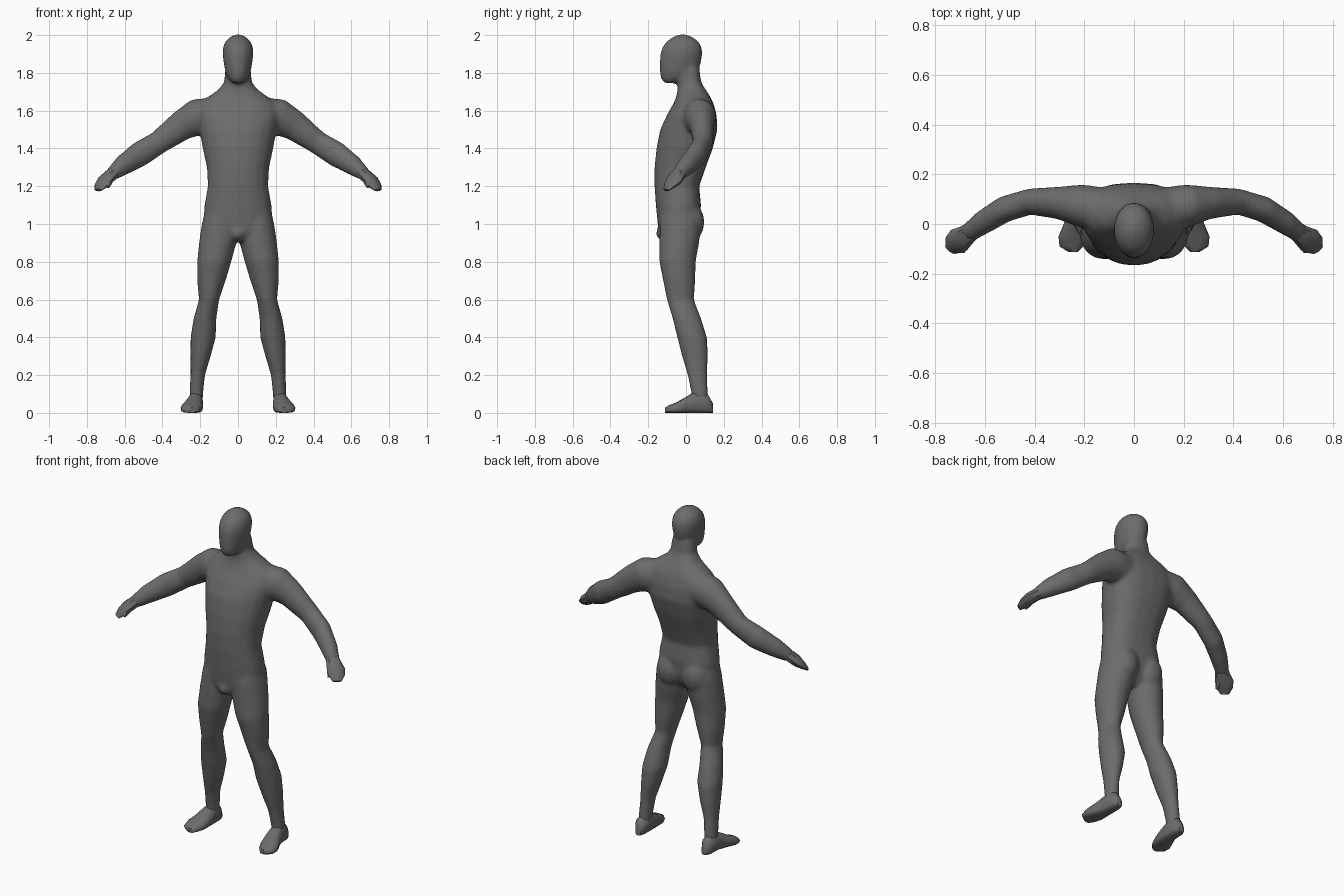
import bpy, bmesh, math
from mathutils import Vector, Matrix

if "Cube" in bpy.data.objects:
    bpy.data.objects.remove(bpy.data.objects["Cube"])

GREY = (0.15, 0.15, 0.15, 1)
skin = bpy.data.materials.new("plain_grey")
skin.use_nodes = True
skin.diffuse_color = GREY
skin.node_tree.nodes["Principled BSDF"].inputs["Base Color"].default_value = GREY


def power(v, n):
    return math.copysign(abs(v) ** (2 / n), v)


def loft(bm, sections, sides=20, front=2.0, back=2.0):
    """Skin closed rings; each section is (centre, half-axis a, half-axis b)."""
    rings = []
    for c, a, b in sections:
        ring = []
        for i in range(sides):
            t = math.tau * i / sides
            u, v = math.cos(t), math.sin(t)
            n = back if v > 0 else front
            ring.append(bm.verts.new(c + a * power(u, n) + b * power(v, n)))
        rings.append(ring)
    faces = [bm.faces.new(rings[0]), bm.faces.new(rings[-1])]
    for r, s in zip(rings, rings[1:]):
        for i in range(sides):
            j = (i + 1) % sides
            faces.append(bm.faces.new((r[i], r[j], s[j], s[i])))
    bmesh.ops.recalc_face_normals(bm, faces=faces)


def level(rows, side=1):
    """Horizontal sections from (z, x0, x1, y front, y back)."""
    return [(Vector((side * (x0 + x1) / 2, (y0 + y1) / 2, z)),
             Vector(((x1 - x0) / 2, 0, 0)), Vector((0, (y1 - y0) / 2, 0)))
            for z, x0, x1, y0, y1 in rows]


def limb(rows, side):
    """Sections square to a path of (x, y, z, upright radius, flat radius)."""
    pts = [Vector((side * r[0], r[1], r[2])) for r in rows]
    out = []
    for i, r in enumerate(rows):
        t = (pts[min(i + 1, len(pts) - 1)] - pts[max(i - 1, 0)]).normalized()
        flat = t.cross(Vector((0, 0, 1))).normalized()
        out.append((pts[i], flat.cross(t) * r[3], flat * r[4]))
    return out


def ball(bm, centre, size):
    m = Matrix.Translation(centre) @ Matrix.Diagonal((*size, 1))
    bmesh.ops.create_uvsphere(bm, u_segments=20, v_segments=12, radius=1, matrix=m)


def finish(bm, name, angle=180):
    me = bpy.data.meshes.new(name)
    bm.to_mesh(me)
    bm.free()
    me.materials.append(skin)
    me.shade_smooth()
    if angle < 180:
        me.set_sharp_from_angle(angle=math.radians(angle))
    ob = bpy.data.objects.new(name, me)
    bpy.context.collection.objects.link(ob)
    return ob


# z, half width, front y, back y
TORSO = [(.91, .05, -.13, .02), (.95, .13, -.145, .05), (1.0, .185, -.15, .07),
         (1.1, .178, -.16, .08), (1.2, .16, -.167, .07), (1.3, .165, -.167, .105),
         (1.4, .187, -.157, .142), (1.5, .205, -.137, .167), (1.58, .22, -.1, .162),
         (1.64, .2, -.065, .145), (1.68, .15, -.05, .125), (1.71, .105, -.045, .105),
         (1.75, .074, -.045, .08), (1.82, .068, -.05, .072)]
HEAD = [(1.745, .03, -.115, -.06), (1.77, .052, -.133, 0), (1.8, .066, -.14, .06),
        (1.85, .076, -.14, .079), (1.9, .082, -.137, .088), (1.94, .079, -.124, .084),
        (1.97, .065, -.1, .064), (1.99, .042, -.07, .034), (2.003, .016, -.04, .005)]
# z, inner x, outer x, front y, back y
LEG = [(1.05, .03, .18, -.13, .07), (1.0, .01, .192, -.14, .08),
       (.9, .008, .207, -.142, .07), (.8, .035, .217, -.142, .052),
       (.7, .065, .217, -.122, .05), (.6, .099, .207, -.102, .042),
       (.5, .114, .236, -.072, .081), (.4, .117, .252, -.047, .112),
       (.3, .144, .252, -.022, .117), (.2, .174, .252, .008, .112),
       (.1, .184, .257, .028, .117), (.03, .19, .255, .03, .12)]
# x, y, z, upright radius, flat radius
ARM = [(.14, .06, 1.57, .1, .09), (.22, .075, 1.565, .098, .085),
       (.3, .085, 1.52, .08, .066), (.42, .09, 1.432, .062, .053),
       (.52, .06, 1.37, .068, .053), (.61, .005, 1.31, .054, .048),
       (.67, -.04, 1.262, .036, .038)]
HAND = [(.645, -.022, 1.282, .035, .035), (.675, -.045, 1.257, .034, .042),
        (.705, -.065, 1.23, .03, .052), (.725, -.085, 1.205, .02, .045),
        (.74, -.105, 1.18, .01, .025)]
THUMB = [(.675, -.065, 1.245, .022, .02), (.685, -.095, 1.215, .018, .016),
         (.69, -.112, 1.195, .008, .008)]
# y, inner x, outer x, top z
FOOT = [(.143, .205, .24, .05), (.115, .188, .26, .1), (.05, .185, .264, .115),
        (0, .184, .283, .085), (-.05, .188, .304, .056), (-.09, .205, .3, .04),
        (-.112, .225, .265, .028)]

# Body: overlapping lofts fused into one soft skin
bm = bmesh.new()
loft(bm, level([(z, -w, w, f, b) for z, w, f, b in TORSO]), front=2.1, back=2.6)
loft(bm, level([(z, -w, w, f, b) for z, w, f, b in HEAD]))
ball(bm, (0, -.13, .95), (.032, .03, .035))
for side in (1, -1):
    loft(bm, level(LEG, side))
    loft(bm, limb(ARM, side))
    ball(bm, (side * .085, .01, 1.01), (.085, .088, .11))
body = finish(bm, "body")
remesh = body.modifiers.new("fuse", "REMESH")
remesh.mode = "VOXEL"
remesh.voxel_size = .011
remesh.use_smooth_shade = True
soften = body.modifiers.new("soften", "SMOOTH")
soften.factor = .5
soften.iterations = 10

# Hands and feet: coarse, faceted ends
for side, label in ((1, "left"), (-1, "right")):
    bm = bmesh.new()
    loft(bm, limb(HAND, side), sides=8)
    loft(bm, limb(THUMB, side), sides=6)
    finish(bm, label + "_hand", 40)
    bm = bmesh.new()
    loft(bm, [(Vector((side * (x0 + x1) / 2, y, top / 2)),
               Vector(((x1 - x0) / 2, 0, 0)), Vector((0, 0, top / 2)))
              for y, x0, x1, top in FOOT], sides=12, front=3.5)
    finish(bm, label + "_foot", 50)
